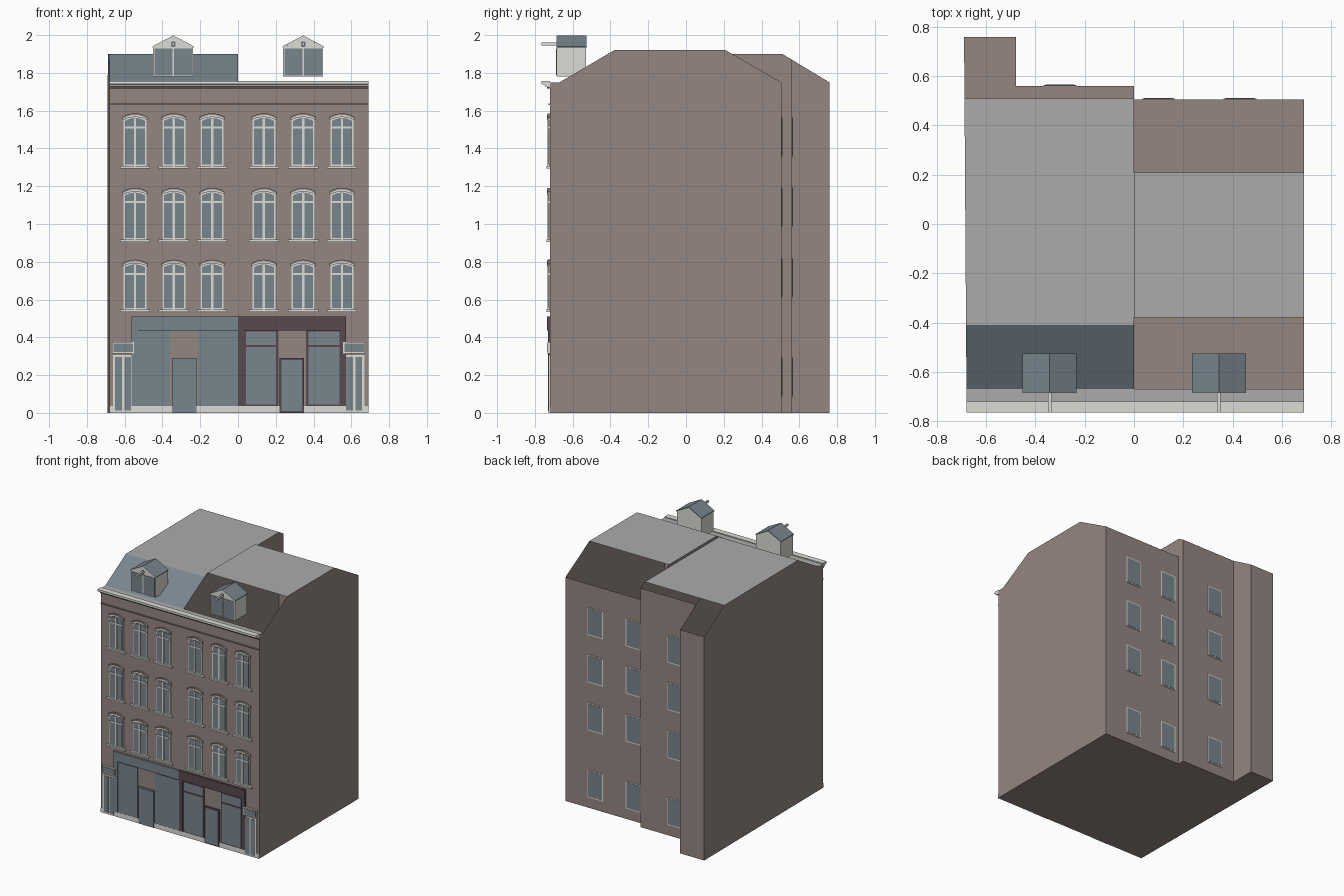
import bpy, bmesh

cube = bpy.data.objects.get("Cube")
if cube:
    bpy.data.objects.remove(cube, do_unlink=True)

# Colours
COLOURS = {
    "brown_wall": (0.30, 0.24, 0.225),
    "slate_blue": (0.19, 0.235, 0.27),
    "roof_grey": (0.41, 0.41, 0.41),
    "cream_trim": (0.72, 0.72, 0.67),
    "dark_plum": (0.10, 0.068, 0.08),
}
BROWN, SLATE, GREY, CREAM, PLUM = range(5)
MATS = []
for mat_name, rgb in COLOURS.items():
    m = bpy.data.materials.new(mat_name)
    m.use_nodes = True
    m.diffuse_color = (*rgb, 1)
    m.node_tree.nodes["Principled BSDF"].inputs["Base Color"].default_value = (*rgb, 1)
    MATS.append(m)


class Part:
    """Collects simple solids into one object."""

    def __init__(self, name):
        self.name, self.bm = name, bmesh.new()

    def face(self, verts, mat):
        self.bm.faces.new(verts).material_index = mat

    def plate(self, pts, y0, y1, mat):
        """Closed xz outline extruded from y0 to y1."""
        a = [self.bm.verts.new((x, y0, z)) for x, z in pts]
        b = [self.bm.verts.new((x, y1, z)) for x, z in pts]
        self.face(a, mat)
        self.face(b[::-1], mat)
        for i in range(len(a)):
            j = (i + 1) % len(a)
            self.face((a[i], b[i], b[j], a[j]), mat)

    def box(self, x0, x1, z0, z1, y0, y1, mat):
        self.plate([(x0, z0), (x1, z0), (x1, z1), (x0, z1)], y0, y1, mat)

    def shell(self, profile, mats, x0, x1, ends=(BROWN, BROWN), splay=0):
        """yz profile swept along x; None leaves a side open."""
        a = [self.bm.verts.new((x0 + splay * (0.76 - y), y, z)) for y, z in profile]
        b = [self.bm.verts.new((x1, y, z)) for y, z in profile]
        for loop, mat in ((a, ends[0]), (b[::-1], ends[1])):
            if mat is not None:
                self.face(loop, mat)
        for i, mat in enumerate(mats):
            j = (i + 1) % len(a)
            if mat is not None:
                self.face((a[i], b[i], b[j], a[j]), mat)

    def finish(self):
        bmesh.ops.recalc_face_normals(self.bm, faces=self.bm.faces)
        mesh = bpy.data.meshes.new(self.name)
        self.bm.to_mesh(mesh)
        self.bm.free()
        for m in MATS:
            mesh.materials.append(m)
        obj = bpy.data.objects.new(self.name, mesh)
        bpy.context.collection.objects.link(obj)


WALL = -0.72
EAVE = 1.75
front_edge = [(WALL, 0), (WALL, EAVE), (-0.67, EAVE)]

# Right-hand house: roof deck only, both slopes left open
p = Part("house_east")
p.shell(front_edge + [(-0.38, 1.92), (0.21, 1.92), (0.505, EAVE), (0.505, 0)],
        [BROWN, GREY, None, GREY, None, BROWN, BROWN], 0, 0.69)
p.finish()

# Left-hand house with a rear wing
p = Part("house_west")
deck = front_edge + [(-0.41, 1.90), (0.51, 1.90)]
sides = [BROWN, GREY, SLATE, GREY, None, BROWN, BROWN]
p.shell(deck + [(0.56, 1.87), (0.56, 0)], sides, -0.48, 0, (None, BROWN))
p.shell(deck + [(0.76, EAVE), (0.76, 0)], sides, -0.69, -0.48, splay=0.0068)
p.finish()

# Cornice, string course and plinth
p = Part("cornice")
p.shell([(WALL, 1.725), (-0.745, 1.728), (-0.75, 1.738), (-0.765, 1.741),
         (-0.765, 1.757), (WALL, 1.757)], [CREAM] * 6, -0.68, 0.69, (CREAM, CREAM))
p.box(-0.68, 0.69, 1.718, 1.73, -0.735, WALL, PLUM)
p.finish()
p = Part("string_course")
p.box(-0.68, 0.69, 1.63, 1.637, -0.728, WALL, BROWN)
p.finish()
p = Part("plinth")
p.box(-0.68, 0.69, 0, 0.037, -0.727, WALL, CREAM)
p.finish()


def arch(x, half, z, rise, steps=8):
    """Points of a shallow arch from right to left."""
    ts = [1 - 2 * i / steps for i in range(steps + 1)]
    return [(x + half * t, z + rise * (1 - t * t)) for t in ts]


def front_window(p, x, z0, z1):
    """Arched sash window with a hood and sill."""
    for half, base, top, y, mat in ((0.061, z0, z1 - 0.017, -0.726, CREAM),
                                    (0.053, z0 + 0.008, z1 - 0.024, -0.729, SLATE)):
        p.plate([(x - half, base), (x + half, base)] + arch(x, half, top, 0.015), y, WALL, mat)
    p.box(x - 0.006, x + 0.006, z0, z1 - 0.012, -0.733, -0.725, CREAM)
    p.box(x - 0.055, x + 0.055, z1 - 0.064, z1 - 0.054, -0.733, -0.725, CREAM)
    p.plate(arch(x, 0.068, z1 - 0.014, 0.022) + arch(x, 0.068, z1 - 0.02, 0.016)[::-1],
            -0.735, WALL, CREAM)
    p.plate(arch(x, 0.066, z1 - 0.003, 0.019) + arch(x, 0.066, z1 - 0.014, 0.022)[::-1],
            -0.734, WALL, BROWN)
    p.box(x - 0.08, x + 0.08, z0 - 0.012, z0, -0.738, WALL, CREAM)


p = Part("front_windows")
for cx in (-0.545, -0.34, -0.137, 0.137, 0.345, 0.55):
    for base, top in ((0.547, 0.795), (0.917, 1.175), (1.307, 1.57)):
        front_window(p, cx, base, top)
p.finish()

# Rear windows
p = Part("rear_windows")
for cx, wall in ((0.43, 0.505), (0.10, 0.505), (-0.30, 0.56)):
    for cz in (0.19, 0.715, 1.09, 1.46):
        p.box(cx - 0.067, cx + 0.067, cz - 0.108, cz + 0.108, wall, wall + 0.004, CREAM)
        p.box(cx - 0.059, cx + 0.059, cz - 0.1, cz + 0.1, wall, wall + 0.006, SLATE)
p.finish()


def shop_window(p, x0, x1, frame, border, transom):
    p.box(x0, x1, 0.037, 0.437, -0.726, WALL, frame)
    p.box(x0 + border, x1 - border, 0.045, 0.43, -0.729, WALL, SLATE)
    if transom:
        p.box(x0 + border, x1 - border, 0.35, 0.36, -0.732, WALL, frame)


def shop_door(p, x0, x1, frame):
    p.box(x0, x1, 0, 0.29, -0.729, WALL, frame)
    p.box(x0 + 0.01, x1 - 0.01, 0.01, 0.28, -0.731, WALL, SLATE)


# Slate shopfront
p = Part("shopfront_west")
p.box(-0.565, 0, 0.437, 0.51, -0.735, WALL, SLATE)
p.box(-0.565, -0.53, 0.037, 0.437, -0.731, WALL, SLATE)
shop_window(p, -0.53, -0.36, SLATE, 0.01, False)
shop_window(p, -0.213, 0, SLATE, 0.01, False)
shop_door(p, -0.35, -0.22, SLATE)
p.finish()

# Plum shopfront
p = Part("shopfront_east")
p.box(0, 0.573, 0.437, 0.51, -0.735, WALL, PLUM)
p.box(0, 0.032, 0.037, 0.437, -0.731, WALL, PLUM)
p.box(0.545, 0.573, 0.037, 0.437, -0.731, WALL, PLUM)
shop_window(p, 0.03, 0.215, PLUM, 0.013, True)
shop_window(p, 0.36, 0.55, PLUM, 0.013, True)
shop_door(p, 0.22, 0.35, PLUM)
p.finish()

# Paired house doors with a light above
for side, cx in (("west", -0.608), ("east", 0.615)):
    p = Part("house_door_" + side)
    p.box(cx - 0.054, cx + 0.054, 0, 0.306, -0.727, WALL, CREAM)
    for s in (-1, 1):
        xs = sorted((cx + s * 0.006, cx + s * 0.042))
        p.box(*xs, 0.012, 0.295, -0.73, WALL, SLATE)
    p.box(cx - 0.058, cx + 0.058, 0.315, 0.375, -0.733, WALL, CREAM)
    p.box(cx - 0.052, cx + 0.052, 0.323, 0.367, -0.736, WALL, SLATE)
    p.finish()

# Dormers with hoist beams
for side, cx in (("west", -0.343), ("east", 0.345)):
    p = Part("dormer_" + side)
    w, f, b, eave, ridge = 0.106, -0.682, -0.53, 1.935, 1.99
    p.plate([(cx - w, 1.78), (cx + w, 1.78), (cx + w, eave), (cx, ridge), (cx - w, eave)],
            f, b, CREAM)
    p.box(cx - w + 0.006, cx + w - 0.006, 1.785, 1.93, f - 0.003, f, SLATE)
    p.box(cx - 0.004, cx + 0.004, 1.785, 1.93, f - 0.005, f, CREAM)
    for s in (-1, 1):
        p.plate([(cx, ridge), (cx + s * (w + 0.004), eave - 0.002),
                 (cx + s * (w + 0.004), eave + 0.005), (cx, ridge + 0.008)],
                f - 0.002, b + 0.004, SLATE)
        p.plate([(cx, ridge), (cx + s * (w + 0.004), eave - 0.002),
                 (cx + s * (w + 0.004), eave + 0.005), (cx, ridge + 0.008)],
                f - 0.004, f - 0.002, CREAM)
    p.box(cx - 0.012, cx + 0.012, 1.938, 1.965, f - 0.002, f, SLATE)
    p.box(cx - 0.007, cx + 0.007, 1.945, 1.96, -0.765, f, CREAM)
    p.finish()
